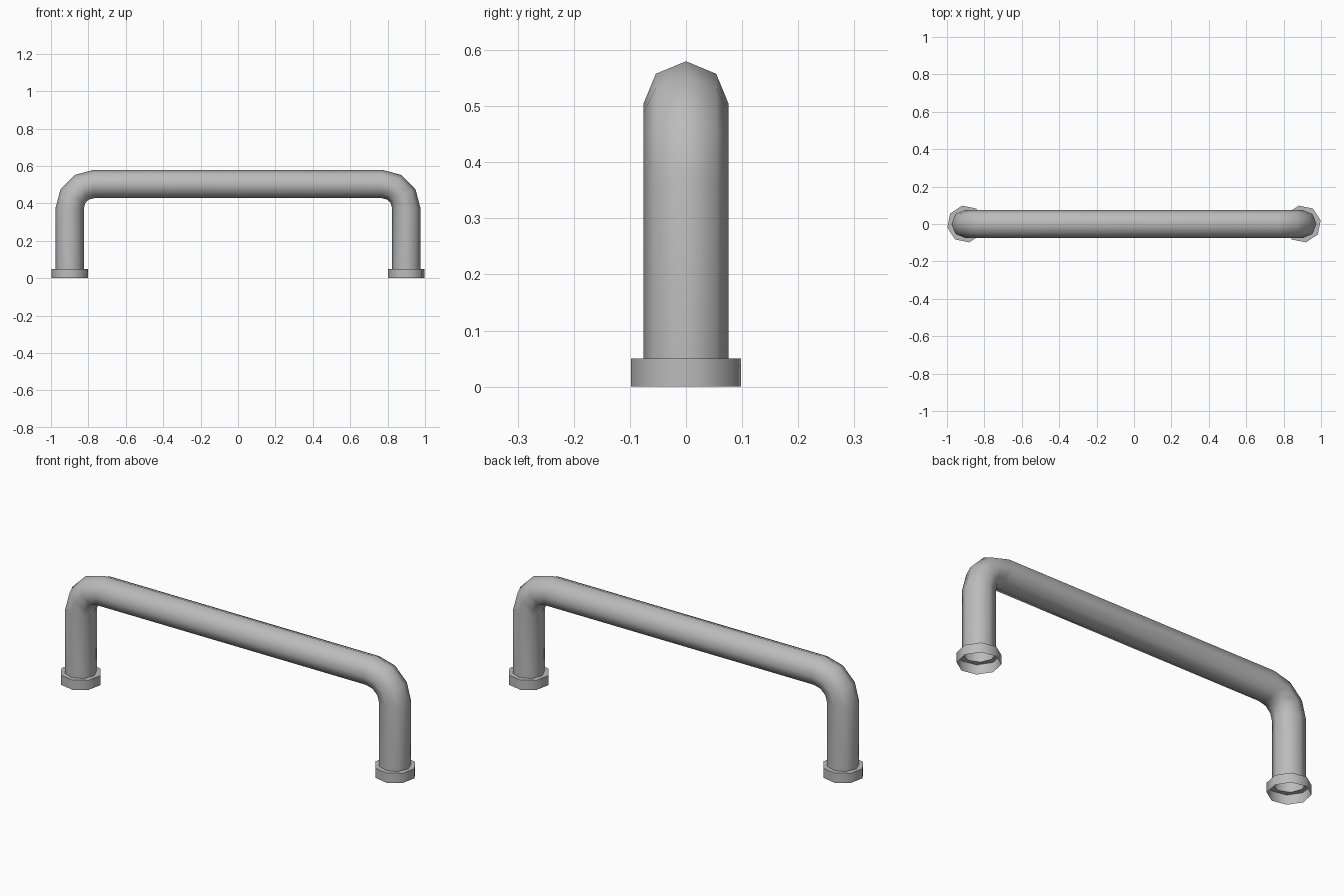
import bpy, bmesh
from math import sin, cos, pi, radians

cube = bpy.data.objects.get("Cube")
if cube:
    bpy.data.objects.remove(cube, do_unlink=True)

GREY = (0.5, 0.5, 0.5, 1)
metal = bpy.data.materials.new("grey metal")
metal.use_nodes = True
metal.diffuse_color = GREY
metal.node_tree.nodes["Principled BSDF"].inputs["Base Color"].default_value = GREY

SIDES = 8
LEG_X, BAR_Z = 0.9, 0.504
PIPE_R, BEND_R = 0.076, 0.13
FOOT_R, FOOT_H = 0.1, 0.05


def finish(name, bm, angle):
    mesh = bpy.data.meshes.new(name)
    bmesh.ops.recalc_face_normals(bm, faces=bm.faces)
    bm.to_mesh(mesh)
    bm.free()
    mesh.materials.append(metal)
    obj = bpy.data.objects.new(name, mesh)
    bpy.context.collection.objects.link(obj)
    bpy.ops.object.select_all(action='DESELECT')
    obj.select_set(True)
    bpy.context.view_layer.objects.active = obj
    bpy.ops.object.shade_smooth_by_angle(angle=radians(angle))


def bridge(bm, rings):
    for a, b in zip(rings, rings[1:]):
        for i in range(SIDES):
            j = (i + 1) % SIDES
            bm.faces.new((a[i], a[j], b[j], b[i]))


# Handle: round tube swept up one leg, across the bar and down the other
half = [(-LEG_X, FOOT_H, 0)]
for step in range(4):
    t = step * pi / 6
    half.append((-LEG_X + BEND_R * (1 - cos(t)), BAR_Z - BEND_R * (1 - sin(t)), t))
path = half + [(-x, z, pi - t) for x, z, t in reversed(half)]

bm = bmesh.new()
rings = []
for x, z, t in path:
    ring = []
    for i in range(SIDES):
        a = 2 * pi * i / SIDES
        out = PIPE_R * cos(a)
        ring.append(bm.verts.new((x - out * cos(t), PIPE_R * sin(a), z + out * sin(t))))
    rings.append(ring)
bridge(bm, rings)
finish("handle_tube", bm, 60)

# Feet: collars, open underneath, with a flat rim around the tube
for name, x in (("right_foot", -LEG_X), ("left_foot", LEG_X)):
    bm = bmesh.new()
    rings = []
    for r, z, turn in ((FOOT_R, 0, 11), (FOOT_R, FOOT_H, 11), (PIPE_R, FOOT_H, 0)):
        angles = [radians(turn) + 2 * pi * i / SIDES for i in range(SIDES)]
        rings.append([bm.verts.new((x + r * cos(a), r * sin(a), z)) for a in angles])
    bridge(bm, rings)
    finish(name, bm, 60)
